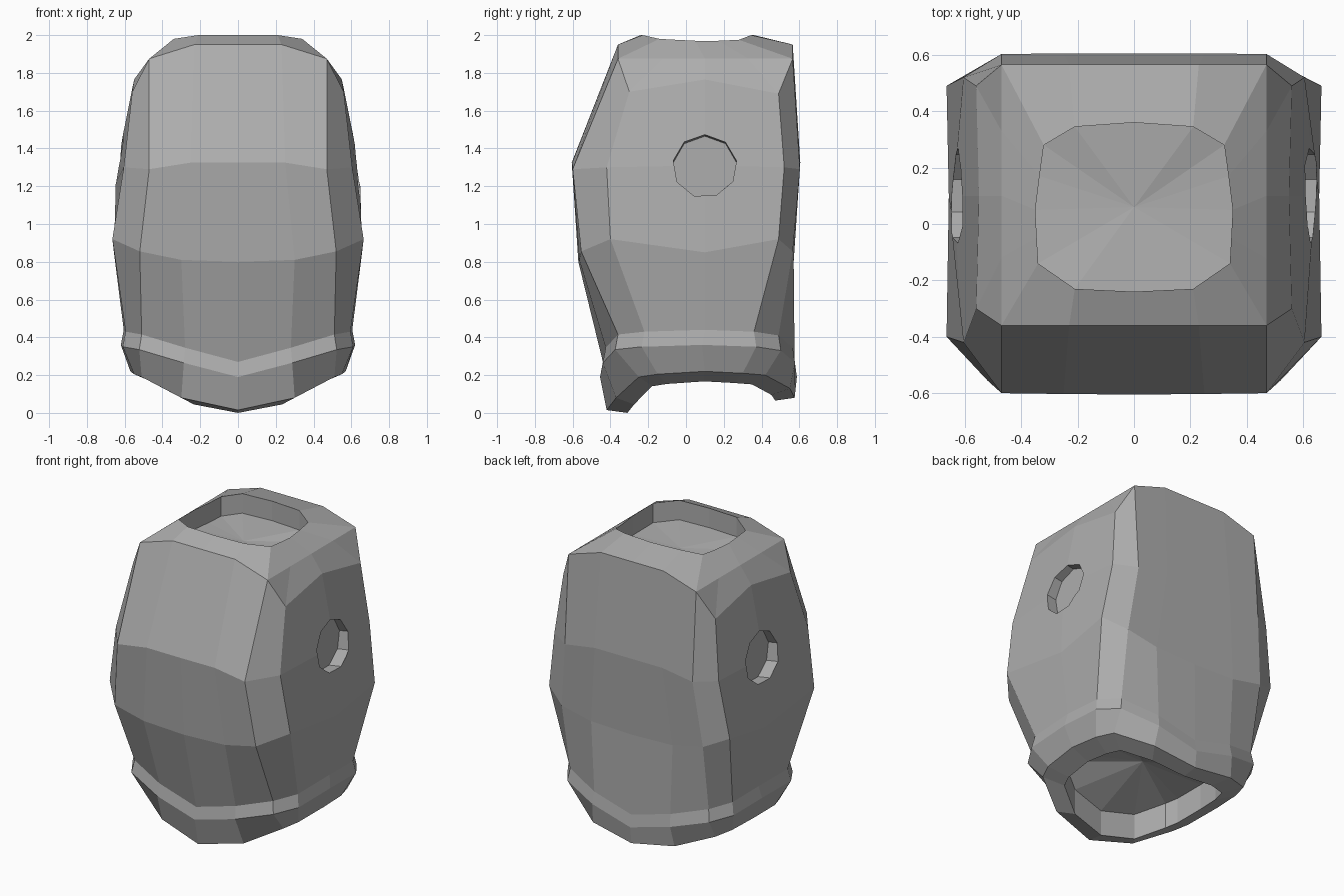
import bpy, bmesh
from math import sin, cos, pi

if "Cube" in bpy.data.objects:
    bpy.data.objects.remove(bpy.data.objects["Cube"])

# Half rings, front centre -> right side -> back centre (mirrored in x), top to bottom
neck = [(0, -.24, 2), (.21, -.23, 2), (.34, -.14, 1.98), (.345, -.05, 1.975), (.35, .05, 1.97),
        (.335, .17, 1.97), (.32, .28, 1.975), (.21, .345, 2), (0, .36, 2)]
shoulder = [(0, -.36, 1.95), (.23, -.36, 1.95), (.47, -.36, 1.875), (.56, -.30, 1.70), (.55, .1, 1.765),
            (.56, .49, 1.69), (.47, .565, 1.875), (.23, .565, 1.95), (0, .565, 1.95)]
chest = [(0, -.605, 1.325), (.25, -.603, 1.325), (.47, -.60, 1.29), (.605, -.42, 1.3), (.642, .1, 1.31),
         (.605, .52, 1.3), (.47, .603, 1.29), (.25, .605, 1.325), (0, .605, 1.325)]
waist = [(0, -.57, .80), (.30, -.565, .81), (.52, -.555, .855), (.665, -.40, .92), (.657, .1, .85),
         (.665, .49, .92), (.52, .565, .855), (.30, .57, .81), (0, .57, .80)]
band_top = [(0, -.44, .27), (.28, -.425, .345), (.51, -.36, .415), (.595, -.22, .43), (.605, .1, .44),
            (.595, .36, .43), (.51, .49, .41), (.28, .565, .345), (0, .575, .27)]
hem = [(0, -.42, .015), (.30, -.37, .08), (.51, -.25, .19), (.55, -.15, .205), (.57, .1, .22),
       (.55, .30, .21), (.51, .42, .20), (.30, .55, .13), (0, .575, .08)]


def lower(ring, dz):
    return [(x, y, z + dz) for x, y, z in ring]


# Shoulder crest: straight edges along the sides, same points as the shoulder elsewhere
crest = shoulder[:3] + [(.47, -.12, 1.875), (.47, .1, 1.875), (.47, .33, 1.875)] + shoulder[6:]
# Raised band bulges slightly; inner hem is the outer hem shrunk towards its centre
band_low = [(x * 1.025, y + (.012 if y > .1 else -.015), z - .08) for x, y, z in band_top]
inner = [(x * .78, .085 + (y - .085) * .79, z - .03 * x / .45 - .015) for x, y, z in hem]
inner[0] = (0, -.31, 0)
neck_floor = lower(neck, -.13)
hip_ceiling = lower(inner, .17)


def new_object(name, bm):
    bmesh.ops.recalc_face_normals(bm, faces=bm.faces)
    me = bpy.data.meshes.new(name)
    bm.to_mesh(me)
    bm.free()
    ob = bpy.data.objects.new(name, me)
    bpy.context.collection.objects.link(ob)
    return ob


# Torso shell: loft of rings with a recessed neck and hip socket
bm = bmesh.new()
rings = [[bm.verts.new(p) for p in r + [(-x, y, z) for x, y, z in reversed(r[1:-1])]] for r in
         (neck_floor, neck, crest, shoulder, chest, waist, band_top, band_low, hem, inner, hip_ceiling)]
for a, b in zip(rings, rings[1:]):
    for i in range(16):
        j = (i + 1) % 16
        bm.faces.new((a[i], a[j], b[j], b[i]))
for ring, centre in ((rings[0], (0, .06, 1.85)), (rings[-1], (0, .08, .34))):
    c = bm.verts.new(centre)
    for i in range(16):
        bm.faces.new((ring[i], ring[(i + 1) % 16], c))
bmesh.ops.remove_doubles(bm, verts=bm.verts, dist=.0001)
torso = new_object("torso", bm)

# Nine-sided arm sockets cut into both sides, tilted slightly
bm = bmesh.new()
for s in (-1, 1):
    ends = [[bm.verts.new((s * x, .1 + .17 * sin(2 * pi * k / 9), z + .17 * cos(2 * pi * k / 9)))
             for k in range(9)] for x, z in ((.56, 1.295), (.8, 1.335))]
    for e in ends:
        bm.faces.new(e)
    for k in range(9):
        n = (k + 1) % 9
        bm.faces.new((ends[0][k], ends[0][n], ends[1][n], ends[1][k]))
cutter = new_object("arm_socket_cutter", bm)
cutter.hide_render = True

mod = torso.modifiers.new("arm_sockets", 'BOOLEAN')
mod.operation = 'DIFFERENCE'
mod.solver = 'EXACT'
mod.object = cutter
bpy.context.view_layer.objects.active = torso
torso.select_set(True)
bpy.ops.object.modifier_apply(modifier=mod.name)
bpy.data.objects.remove(cutter)

# Mid-grey plastic
grey = bpy.data.materials.new("mid_grey")
grey.diffuse_color = (.42, .42, .42, 1)
grey.use_nodes = True
grey.node_tree.nodes["Principled BSDF"].inputs["Base Color"].default_value = grey.diffuse_color
torso.data.materials.clear()
torso.data.materials.append(grey)
